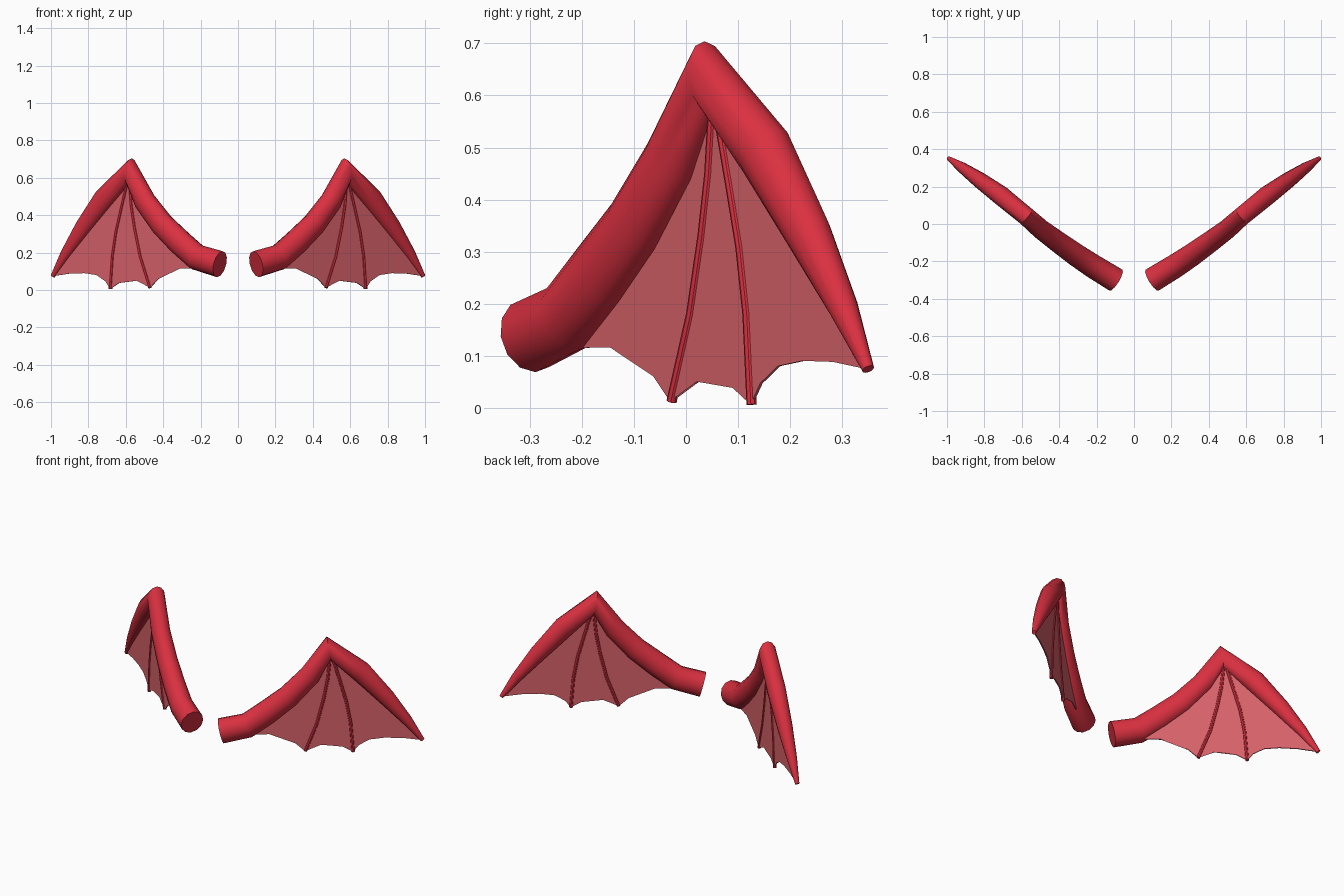
import bpy, bmesh, math
from mathutils import Vector

if "Cube" in bpy.data.objects:
    bpy.data.objects.remove(bpy.data.objects["Cube"])

# Plan direction of the wing: everything lies close to one upright plane
N = Vector((0.588, -0.81, 0)).normalized()


def on_plane(x, z):
    return Vector((x, -0.30 + 0.726 * (x - 0.095), z))


def material(name, rgb):
    m = bpy.data.materials.new(name)
    m.diffuse_color = (*rgb, 1)
    m.use_nodes = True
    m.node_tree.nodes["Principled BSDF"].inputs["Base Color"].default_value = m.diffuse_color
    return m


RED = material("wing red", (0.71, 0.030, 0.052))
PINK = material("membrane pink", (0.69, 0.123, 0.145))


def finish(name, bm, mat, angle, thickness=0):
    bmesh.ops.recalc_face_normals(bm, faces=bm.faces)
    me = bpy.data.meshes.new(name)
    bm.to_mesh(me)
    bm.free()
    ob = bpy.data.objects.new(name, me)
    bpy.context.collection.objects.link(ob)
    me.materials.append(mat)
    bpy.ops.object.select_all(action='DESELECT')
    ob.select_set(True)
    bpy.context.view_layer.objects.active = ob
    if angle:
        bpy.ops.object.shade_smooth_by_angle(angle=math.radians(angle))
    if thickness:
        s = ob.modifiers.new("thickness", 'SOLIDIFY')
        s.thickness = thickness
        s.offset = 0
    # second wing
    ob.modifiers.new("mirror", 'MIRROR').use_mirror_merge = False
    return ob


def tube(name, path, sides):
    """Skin rings of (point, in-plane radius, across radius) and cap both ends."""
    bm = bmesh.new()
    rings = []
    for i, (p, ra, rb) in enumerate(path):
        d1 = (p - path[i - 1][0]).normalized() if i else Vector()
        d2 = (path[i + 1][0] - p).normalized() if i < len(path) - 1 else Vector()
        t = (d1 + d2).normalized()
        side = N.cross(t).normalized()
        across = t.cross(side)
        ring = []
        for k in range(sides):
            a = 2 * math.pi * k / sides
            ring.append(bm.verts.new(p + side * ra * math.cos(a) + across * rb * math.sin(a)))
        rings.append(ring)
    for r, s in zip(rings, rings[1:]):
        for k in range(sides):
            j = (k + 1) % sides
            bm.faces.new((r[k], r[j], s[j], s[k]))
    bm.faces.new(rings[0])
    bm.faces.new(rings[-1])
    return finish(name, bm, RED, 40)


# Arm: thick at the root, bent sharply at the top, tapering to the tip
arm = [
    ((0.097, -0.300, 0.138), 0.072, 0.066),
    ((0.220, -0.225, 0.175), 0.071, 0.064),
    ((0.310, -0.165, 0.255), 0.070, 0.061),
    ((0.405, -0.097, 0.350), 0.066, 0.057),
    ((0.498, -0.028, 0.475), 0.061, 0.053),
    ((0.577, 0.042, 0.635), 0.070, 0.050),
    ((0.713, 0.153, 0.490), 0.061, 0.052),
    ((0.827, 0.236, 0.333), 0.048, 0.043),
    ((0.920, 0.302, 0.193), 0.030, 0.029),
    ((0.990, 0.350, 0.074), 0.012, 0.012),
]
arm = [(Vector(p), a, b) for p, a, b in arm]
tube("wing_arm", arm, 12)

# Two thin curved fingers across the membrane
inner = [(0.580, 0.58), (0.570, 0.45), (0.552, 0.33), (0.522, 0.18), (0.470, 0.012)]
outer = [(0.590, 0.58), (0.625, 0.43), (0.652, 0.31), (0.671, 0.18), (0.682, 0.006)]
for name, pts in (("inner_finger", inner), ("outer_finger", outer)):
    tube(name, [(on_plane(x, z), 0.010, 0.010) for x, z in pts], 8)

# Membrane: arm centre line above, three scallops below
scallops = [(0.24, 0.115), (0.31, 0.116), (0.37, 0.098), (0.425, 0.06), (0.469, 0.012),
            (0.497, 0.038), (0.54, 0.050), (0.59, 0.050), (0.635, 0.038), (0.682, 0.006),
            (0.708, 0.047), (0.755, 0.080), (0.82, 0.090), (0.90, 0.088)]
outline = scallops + [(p.x, p.z) for p, _, _ in reversed(arm[1:])]
bm = bmesh.new()
face = bm.faces.new([bm.verts.new(on_plane(x, z)) for x, z in outline])
bmesh.ops.triangulate(bm, faces=[face])
finish("wing_membrane", bm, PINK, 0, 0.006)
